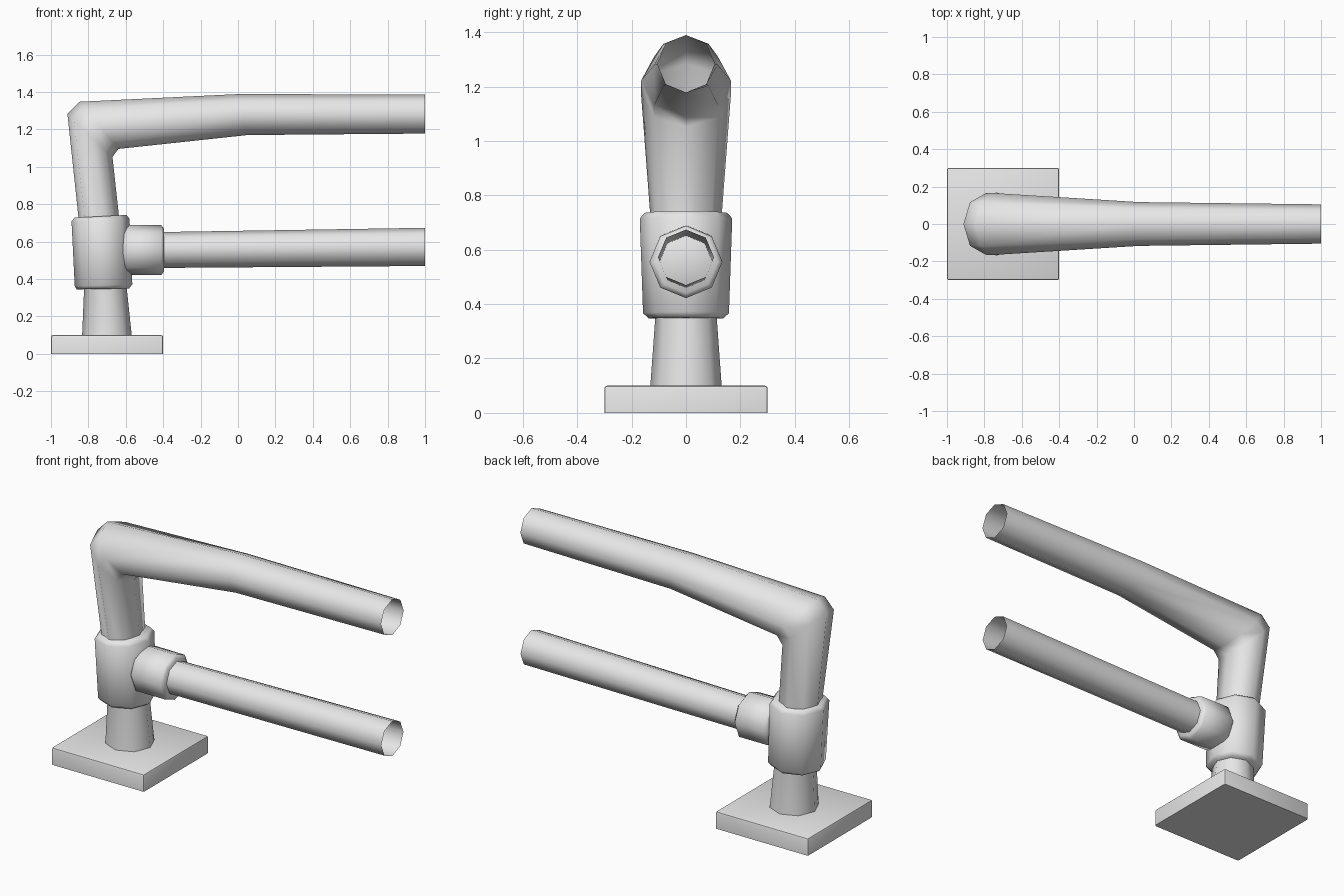
import bpy, bmesh, math

if "Cube" in bpy.data.objects:
    bpy.data.objects.remove(bpy.data.objects["Cube"])

grey = bpy.data.materials.new("plain_grey")
grey.diffuse_color = (0.8, 0.8, 0.8, 1)
grey.use_nodes = True
grey.node_tree.nodes["Principled BSDF"].inputs["Base Color"].default_value = grey.diffuse_color


def finish(name, bm, angle):
    bmesh.ops.recalc_face_normals(bm, faces=bm.faces)
    mesh = bpy.data.meshes.new(name)
    bm.to_mesh(mesh)
    bm.free()
    mesh.materials.append(grey)
    ob = bpy.data.objects.new(name, mesh)
    bpy.context.collection.objects.link(ob)
    bpy.ops.object.select_all(action='DESELECT')
    ob.select_set(True)
    bpy.context.view_layer.objects.active = ob
    bpy.ops.object.shade_smooth_by_angle(angle=math.radians(angle))
    return ob


def loft(name, rings, caps=False, angle=60, sides=8):
    """Skin octagonal rings; each ring is two opposite xz points and a half width in y."""
    bm = bmesh.new()
    loops = []
    for ax, az, bx, bz, half in rings:
        loop = []
        for i in range(sides):
            t = 2 * math.pi * i / sides
            c, s = math.cos(t), math.sin(t)
            loop.append(bm.verts.new(((ax + bx) / 2 + (ax - bx) / 2 * c, half * s,
                                      (az + bz) / 2 + (az - bz) / 2 * c)))
        loops.append(loop)
    for p, q in zip(loops, loops[1:]):
        for i in range(sides):
            j = (i + 1) % sides
            bm.faces.new((p[i], p[j], q[j], q[i]))
    if caps:
        bm.faces.new(loops[0])
        bm.faces.new(loops[-1])
    return finish(name, bm, angle)


# Square base plate with softened top and upright edges
bm = bmesh.new()
bmesh.ops.create_cube(bm, size=1)
for v in bm.verts:
    v.co = (v.co.x * 0.6 - 0.7, v.co.y * 0.6, v.co.z * 0.1 + 0.05)
edges = [e for e in bm.edges if max(v.co.z for v in e.verts) > 0.05]
bmesh.ops.bevel(bm, geom=edges, offset=0.01, segments=2, profile=0.5, affect='EDGES')
finish("base_plate", bm, 35)

# Post that bends over into the open-ended upper bar
loft("post_and_upper_bar", [
    (-0.835, 0.06, -0.564, 0.06, 0.134),
    (-0.82, 0.42, -0.602, 0.42, 0.108),
    (-0.912, 1.283, -0.671, 1.053, 0.165),
    (-0.848, 1.348, -0.639, 1.096, 0.165),
    (0.0, 1.389, 0.05, 1.17, 0.117),
    (1.0, 1.387, 1.0, 1.178, 0.105),
])

# Collar around the post
loft("collar", [
    (-0.862, 0.345, -0.582, 0.350, 0.138),
    (-0.873, 0.362, -0.565, 0.372, 0.158),
    (-0.890, 0.708, -0.580, 0.722, 0.170),
    (-0.875, 0.728, -0.596, 0.743, 0.152),
], caps=True)

# Side sleeve holding the lower bar
loft("side_sleeve", [
    (-0.615, 0.668, -0.615, 0.442, 0.115),
    (-0.595, 0.690, -0.595, 0.422, 0.134),
    (-0.410, 0.688, -0.410, 0.422, 0.134),
    (-0.396, 0.670, -0.396, 0.440, 0.115),
], caps=True)

# Open-ended lower bar
loft("lower_bar", [
    (-0.50, 0.650, -0.50, 0.459, 0.096),
    (1.0, 0.674, 1.0, 0.470, 0.103),
])
